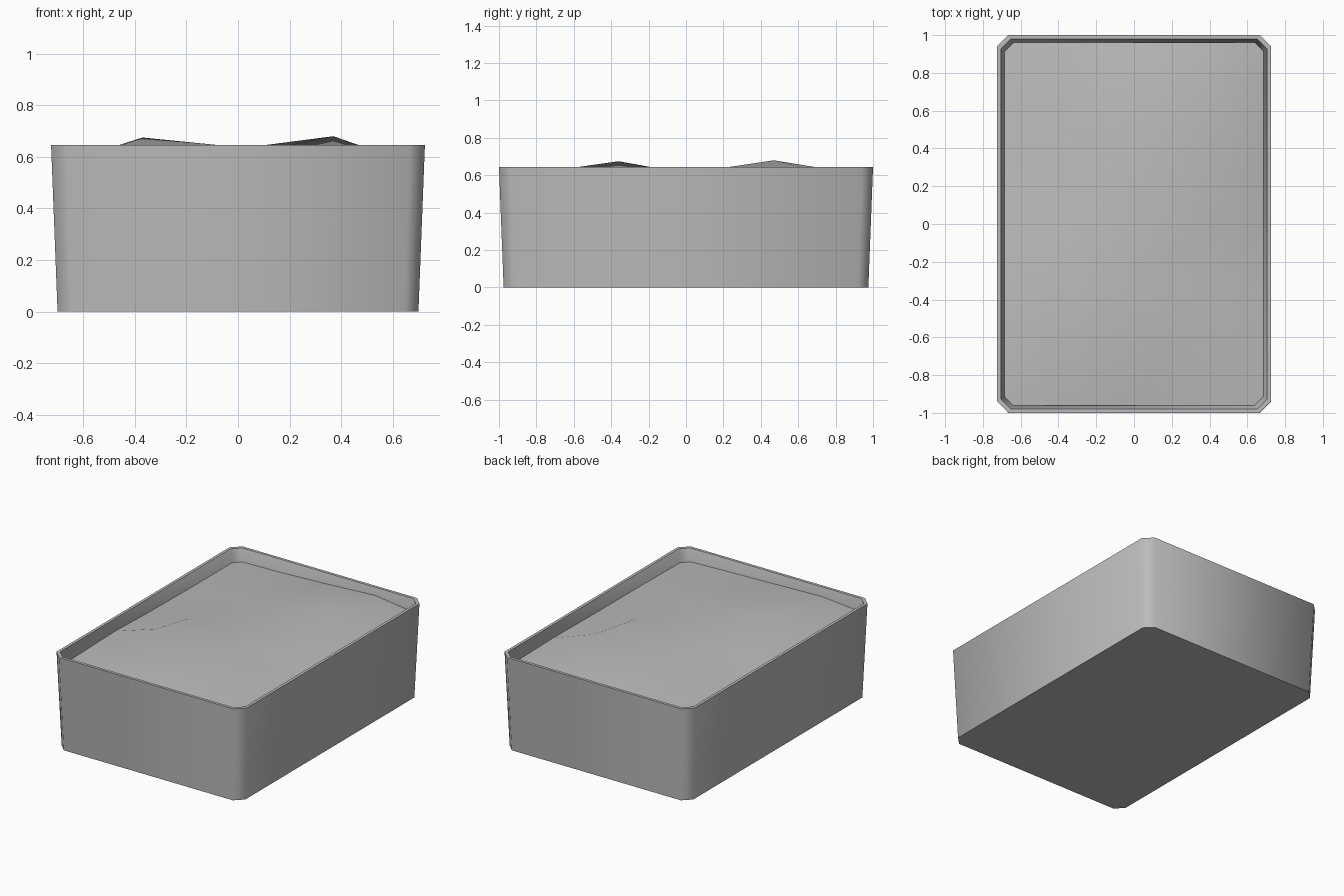
import bpy, bmesh, math

cube = bpy.data.objects.get("Cube")
if cube:
    bpy.data.objects.remove(cube)


def make_material(name, value):
    mat = bpy.data.materials.new(name)
    mat.use_nodes = True
    color = (value, value, value, 1)
    mat.diffuse_color = color
    mat.node_tree.nodes["Principled BSDF"].inputs["Base Color"].default_value = color
    return mat


def finish(name, bm, mat, angle):
    bmesh.ops.recalc_face_normals(bm, faces=bm.faces)
    mesh = bpy.data.meshes.new(name)
    bm.to_mesh(mesh)
    bm.free()
    mesh.materials.append(mat)
    obj = bpy.data.objects.new(name, mesh)
    bpy.context.collection.objects.link(obj)
    bpy.ops.object.select_all(action='DESELECT')
    obj.select_set(True)
    bpy.context.view_layer.objects.active = obj
    bpy.ops.object.shade_smooth_by_angle(angle=math.radians(angle))
    return obj


def chamfered_ring(bm, hx, hy, cut, z):
    """Rectangle with its four corners cut off, counter-clockwise."""
    points = []
    for sx, sy in ((1, 1), (-1, 1), (-1, -1), (1, -1)):
        pair = [(sx * hx, sy * (hy - cut)), (sx * (hx - cut), sy * hy)]
        points += pair if sx * sy > 0 else pair[::-1]
    return [bm.verts.new((x, y, z)) for x, y in points]


gray = make_material("light gray", 0.5)

# Tapered box: outer wall, flat rim, sloping lip and inner wall down to a floor
bm = bmesh.new()
sections = [
    (0.70, 0.975, 0.055, 0),
    (0.725, 1.0, 0.06, 0.645),
    (0.705, 0.98, 0.052, 0.645),
    (0.682, 0.957, 0.045, 0.55),
    (0.67, 0.945, 0.045, 0.05),
]
rings = [chamfered_ring(bm, *s) for s in sections]
for low, high in zip(rings, rings[1:]):
    for i in range(8):
        j = (i + 1) % 8
        bm.faces.new((low[i], low[j], high[j], high[i]))
bm.faces.new(rings[0][::-1])
bm.faces.new(rings[-1])
finish("planter_box", bm, gray, 60)

# Uneven soil: coarse grid with two low mounds at opposite corners
columns = (-0.685, -0.37, 0, 0.37, 0.685)
heights = {
    -0.96: (0.56, 0.59, 0.58, 0.57, 0.56),
    -0.36: (0.575, 0.675, 0.638, 0.62, 0.565),
    0: (0.565, 0.61, 0.605, 0.61, 0.565),
    0.47: (0.56, 0.61, 0.632, 0.68, 0.57),
    0.96: (0.56, 0.565, 0.58, 0.6, 0.56),
}
bm = bmesh.new()
grid = [[bm.verts.new((x, y, z)) for x, z in zip(columns, row)]
        for y, row in heights.items()]
for front, back in zip(grid, grid[1:]):
    for i in range(len(columns) - 1):
        bm.faces.new((front[i], front[i + 1], back[i + 1], back[i]))
soil = finish("soil", bm, gray, 60)
# Keep the open surface facing up
if soil.data.polygons[0].normal.z < 0:
    soil.data.flip_normals()
